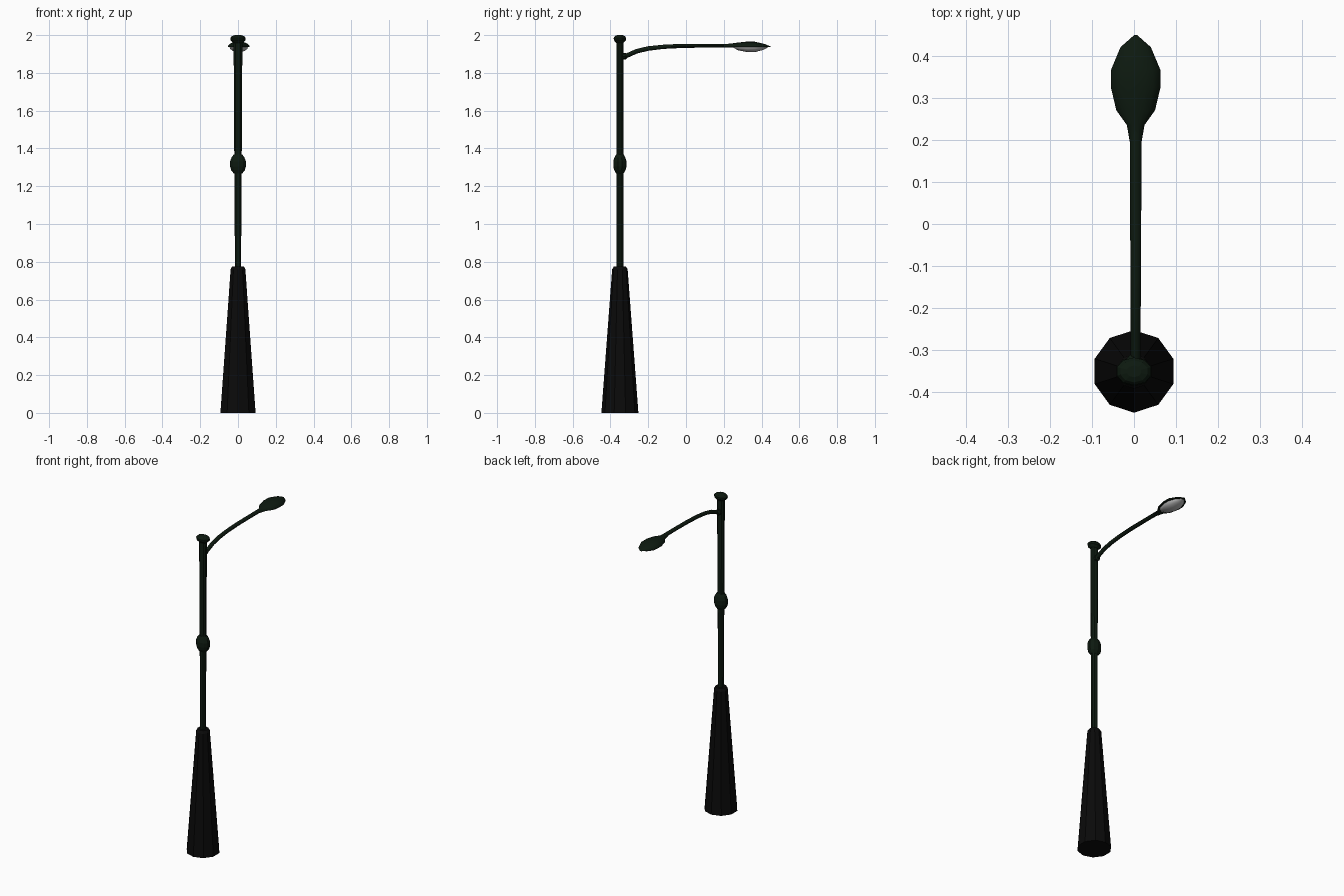
import bpy, bmesh
from math import sin, cos, pi, radians
from mathutils import Vector

if "Cube" in bpy.data.objects:
    bpy.data.objects.remove(bpy.data.objects["Cube"])

POST_Y = -0.35
ARM_X = 0.004


def material(name, rgb):
    m = bpy.data.materials.new(name)
    m.diffuse_color = (*rgb, 1)
    m.use_nodes = True
    m.node_tree.nodes["Principled BSDF"].inputs["Base Color"].default_value = m.diffuse_color
    return m


black = material("black iron", (0.003, 0.003, 0.003))
green = material("dark green paint", (0.004, 0.010, 0.005))
glass = material("lamp glass", (0.5, 0.5, 0.5))


def loft(name, rings, mat, smooth=None):
    """Skin a list of equal-length vertex rings and cap both ends."""
    bm = bmesh.new()
    rows = [[bm.verts.new(p) for p in ring] for ring in rings]
    n = len(rows[0])
    for a, b in zip(rows, rows[1:]):
        for i in range(n):
            j = (i + 1) % n
            bm.faces.new((a[i], a[j], b[j], b[i]))
    bm.faces.new(rows[0][::-1])
    bm.faces.new(rows[-1])
    bmesh.ops.recalc_face_normals(bm, faces=bm.faces)
    mesh = bpy.data.meshes.new(name)
    bm.to_mesh(mesh)
    bm.free()
    mesh.materials.append(mat)
    ob = bpy.data.objects.new(name, mesh)
    bpy.context.collection.objects.link(ob)
    if smooth:
        bpy.ops.object.select_all(action='DESELECT')
        ob.select_set(True)
        bpy.context.view_layer.objects.active = ob
        bpy.ops.object.shade_smooth_by_angle(angle=radians(smooth))
    return ob


def upright(name, profile, mat, n=10, smooth=None):
    """Turned part on the post axis; profile rows are x radius, y radius, z."""
    rings = [[(rx * cos(pi / 2 + 2 * pi * i / n),
               POST_Y + ry * sin(pi / 2 + 2 * pi * i / n), z)
              for i in range(n)] for rx, ry, z in profile]
    return loft(name, rings, mat, smooth)


# Tapered ten-sided base
upright("base", [(0.098, 0.098, 0), (0.041, 0.041, 0.76), (0.032, 0.032, 0.776)], black)

# Slender post, slightly wider across x toward the top
upright("post", [(0.017, 0.019, 0.76), (0.0245, 0.019, 1.975)], green)

# Collar ball and top cap
upright("collar", [(0.024, 0.020, 1.268), (0.038, 0.030, 1.285), (0.044, 0.035, 1.305),
                   (0.044, 0.035, 1.332), (0.036, 0.029, 1.352), (0.024, 0.020, 1.368)],
        green)
upright("top_cap", [(0.026, 0.019, 1.958), (0.042, 0.032, 1.973), (0.043, 0.033, 1.985),
                    (0.034, 0.026, 1.995), (0.018, 0.014, 2.0)], green)

# Curved arm: path rows are y, z, half width, half thickness
arm_path = [(-0.345, 1.886, 0.012, 0.012), (-0.31, 1.893, 0.012, 0.012),
            (-0.26, 1.915, 0.012, 0.012), (-0.20, 1.929, 0.012, 0.012),
            (-0.12, 1.938, 0.0125, 0.011), (-0.02, 1.943, 0.013, 0.011),
            (0.10, 1.944, 0.0135, 0.010), (0.20, 1.944, 0.014, 0.010),
            (0.26, 1.945, 0.014, 0.009)]
rings = []
for k, (y, z, w, t) in enumerate(arm_path):
    a = arm_path[max(k - 1, 0)]
    b = arm_path[min(k + 1, len(arm_path) - 1)]
    d = Vector((0, b[0] - a[0], b[1] - a[1])).normalized()
    up = Vector((0, -d.z, d.y))
    rings.append([Vector((ARM_X, y, z)) + Vector((w * cos(q), 0, 0)) + up * t * sin(q)
                  for q in (2 * pi * i / 8 for i in range(8))])
loft("arm", rings, green, 50)

# Round socket where the arm meets the post
socket = [(-0.335, 0.017), (-0.320, 0.018), (-0.311, 0.010)]
loft("arm_socket", [[(r * cos(2 * pi * i / 8), y, 1.888 + r * sin(2 * pi * i / 8))
                     for i in range(8)] for y, r in socket], green)


def half_shell(name, rows, mat, sign, n=8):
    """Leaf-shaped half shell; rows are y, half width, rim z, dome height."""
    rings = [[(ARM_X + w * cos(pi * i / n), y, z + sign * h * sin(pi * i / n))
              for i in range(n + 1)] for y, w, z, h in rows]
    return loft(name, rings, mat, 40)


# Leaf-shaped lamp hood with the light glass bulging below
half_shell("lamp_hood", [(0.195, 0.014, 1.938, 0.014), (0.235, 0.021, 1.936, 0.019),
                         (0.27, 0.046, 1.936, 0.024), (0.325, 0.059, 1.936, 0.030),
                         (0.365, 0.059, 1.936, 0.029), (0.42, 0.036, 1.936, 0.016),
                         (0.449, 0.003, 1.936, 0.003)], green, 1)
half_shell("lamp_glass", [(0.25, 0.012, 1.938, 0.004), (0.275, 0.036, 1.938, 0.018),
                          (0.325, 0.049, 1.938, 0.028), (0.365, 0.049, 1.938, 0.028),
                          (0.41, 0.032, 1.938, 0.016), (0.432, 0.010, 1.938, 0.004)],
           glass, -1)
